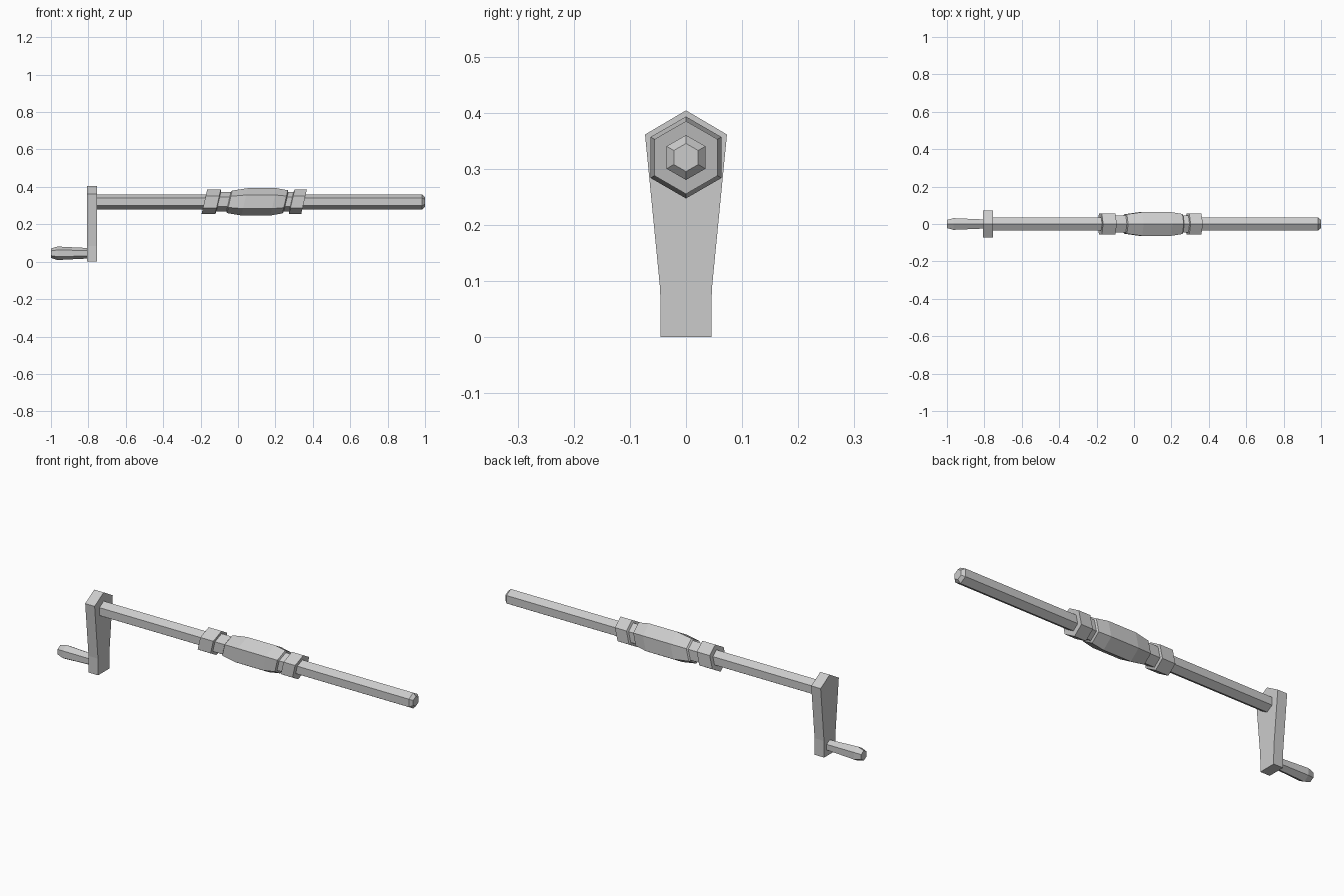
import bpy, bmesh
from math import sin, cos, pi

if "Cube" in bpy.data.objects:
    bpy.data.objects.remove(bpy.data.objects["Cube"])


def make_object(name, bm):
    bmesh.ops.recalc_face_normals(bm, faces=bm.faces)
    me = bpy.data.meshes.new(name)
    bm.to_mesh(me)
    bm.free()
    ob = bpy.data.objects.new(name, me)
    bpy.context.collection.objects.link(ob)
    return ob


def hex_lathe(name, profile, z, shear=0.0):
    """Six-sided turned part along x; profile is (x, radius), shear slants the rings."""
    bm = bmesh.new()
    rings = []
    for x, r in profile:
        ring = []
        for i in range(6):
            a = pi / 2 + i * pi / 3
            ring.append(bm.verts.new((x + shear * r * sin(a), r * cos(a), z + r * sin(a))))
        rings.append(ring)
    for a, b in zip(rings, rings[1:]):
        for i in range(6):
            j = (i + 1) % 6
            bm.faces.new((a[i], a[j], b[j], b[i]))
    bm.faces.new(rings[0])
    bm.faces.new(rings[-1])
    return make_object(name, bm)


AXLE_Z = 0.32

# Long axle with a chamfered tip
hex_lathe("axle", [(-0.78, 0.04), (0.985, 0.04), (1.0, 0.025)], AXLE_Z)

# Slanted rope winding: centre bulge, necks and a band at each end
hex_lathe("rope_winding", [
    (-0.18, 0.04), (-0.18, 0.065), (-0.107, 0.065), (-0.104, 0.052),
    (-0.050, 0.052), (-0.045, 0.060), (0.035, 0.073), (0.19, 0.073),
    (0.252, 0.062), (0.257, 0.052), (0.285, 0.052), (0.288, 0.065),
    (0.353, 0.065), (0.353, 0.04)], AXLE_Z, 0.23)

# Crank arm: tapered plate with a pointed top
half = [(0.045, 0.0), (0.046, 0.085), (0.073, 0.361)]
outline = half + [(0.0, 0.404)] + [(-y, z) for y, z in reversed(half)]
bm = bmesh.new()
plate = bm.faces.new([bm.verts.new((-0.808, y, z)) for y, z in outline])
ext = bmesh.ops.extrude_face_region(bm, geom=[plate], use_keep_orig=True)
bmesh.ops.translate(bm, vec=(0.053, 0, 0),
                    verts=[g for g in ext["geom"] if isinstance(g, bmesh.types.BMVert)])
make_object("crank_arm", bm)

# Flared hand grip
hex_lathe("hand_grip", [(-1.0, 0.025), (-0.965, 0.036), (-0.80, 0.028)], 0.045)
